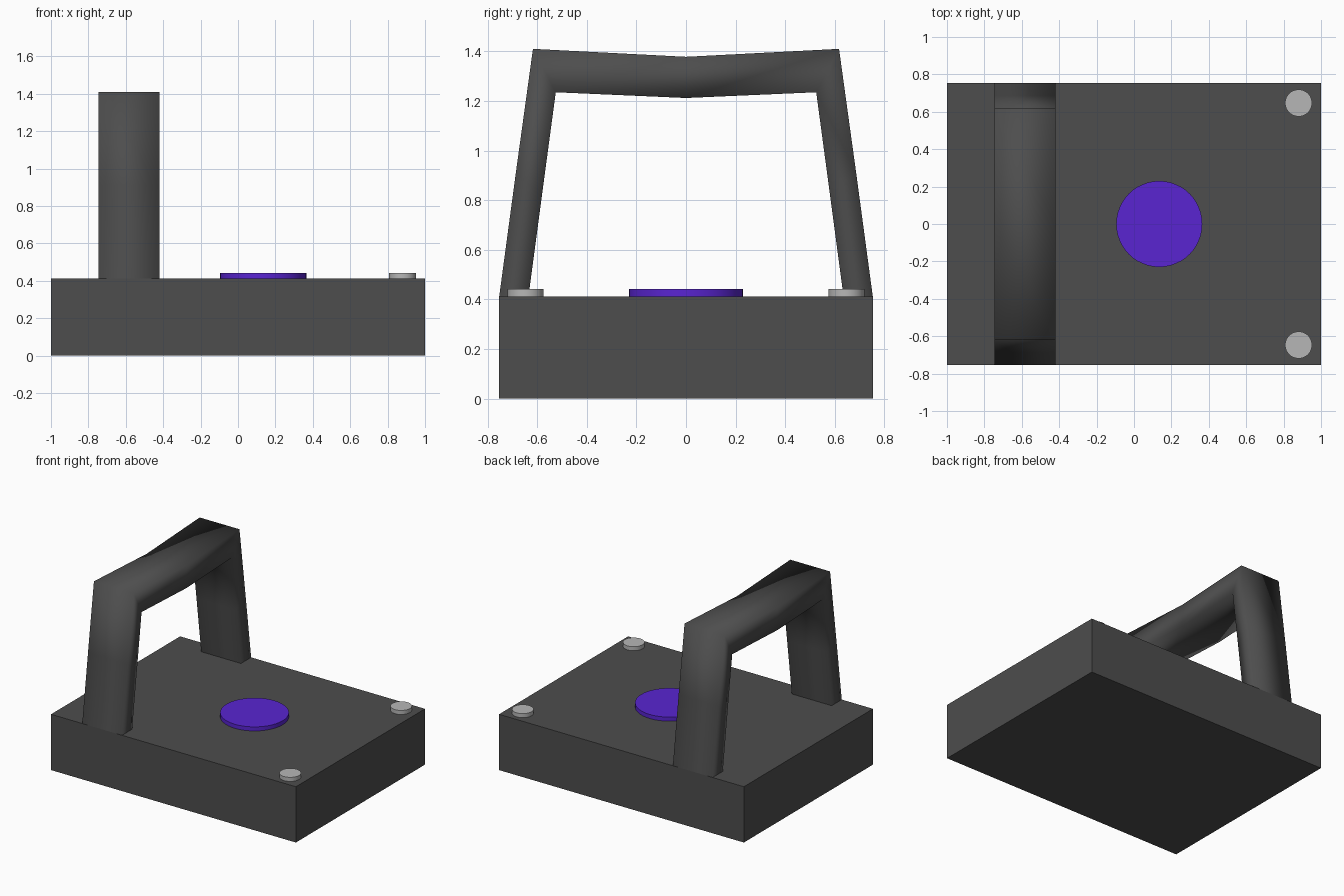
import bpy, bmesh, math

if "Cube" in bpy.data.objects:
    bpy.data.objects.remove(bpy.data.objects["Cube"])

BASE_TOP = 0.412


def material(name, rgb):
    m = bpy.data.materials.new(name)
    m.diffuse_color = (*rgb, 1)
    m.use_nodes = True
    m.node_tree.nodes["Principled BSDF"].inputs["Base Color"].default_value = m.diffuse_color
    return m


dark = material("dark_grey", (0.075, 0.075, 0.075))
purple = material("purple", (0.1, 0.018, 0.64))
light = material("light_grey", (0.47, 0.47, 0.47))


def disc(name, x, y, radius, mat):
    height = 0.03
    bpy.ops.mesh.primitive_cylinder_add(vertices=48, radius=radius, depth=height,
                                        location=(x, y, BASE_TOP + height / 2))
    ob = bpy.context.object
    ob.name = name
    ob.data.materials.append(mat)
    bpy.ops.object.shade_smooth_by_angle(angle=math.radians(35))


# Slab body
bpy.ops.mesh.primitive_cube_add(size=1, location=(0, 0, BASE_TOP / 2))
body = bpy.context.object
body.name = "body"
body.scale = (2, 1.506, BASE_TOP)
bpy.ops.object.transform_apply(location=False, rotation=False, scale=True)
body.data.materials.append(dark)

# Centre button and two corner studs
disc("centre_button", 0.135, 0, 0.23, purple)
for side, label in ((-1, "front"), (1, "back")):
    disc(label + "_stud", 0.88, side * 0.647, 0.072, light)

# Handle: outer and inner (y, z) of each section, foot to middle, then mirrored
half = [((0.753, BASE_TOP), (0.635, BASE_TOP)),
        ((0.686, 0.91), (0.58, 0.825)),
        ((0.617, 1.41), (0.525, 1.235)),
        ((0.0, 1.378), (0.0, 1.212))]
sections = half + [tuple((-y, z) for y, z in s) for s in reversed(half[:-1])]
X0, X1 = -0.745, -0.42

bm = bmesh.new()
rings = []
for outer, inner in sections:
    corners = [(X0, *outer), (X1, *outer), (X1, *inner), (X0, *inner)]
    rings.append([bm.verts.new(c) for c in corners])
for a, b in zip(rings, rings[1:]):
    for i in range(4):
        j = (i + 1) % 4
        bm.faces.new((a[i], a[j], b[j], b[i]))
bmesh.ops.recalc_face_normals(bm, faces=bm.faces)
# Point the open tube outwards: the tallest top face must look up
bm.normal_update()
if max(bm.faces, key=lambda f: f.calc_center_median().z).normal.z < 0:
    bmesh.ops.reverse_faces(bm, faces=bm.faces)
for f in bm.faces:
    f.smooth = True
mesh = bpy.data.meshes.new("handle")
bm.to_mesh(mesh)
bm.free()
handle = bpy.data.objects.new("handle", mesh)
bpy.context.collection.objects.link(handle)
mesh.materials.append(dark)
